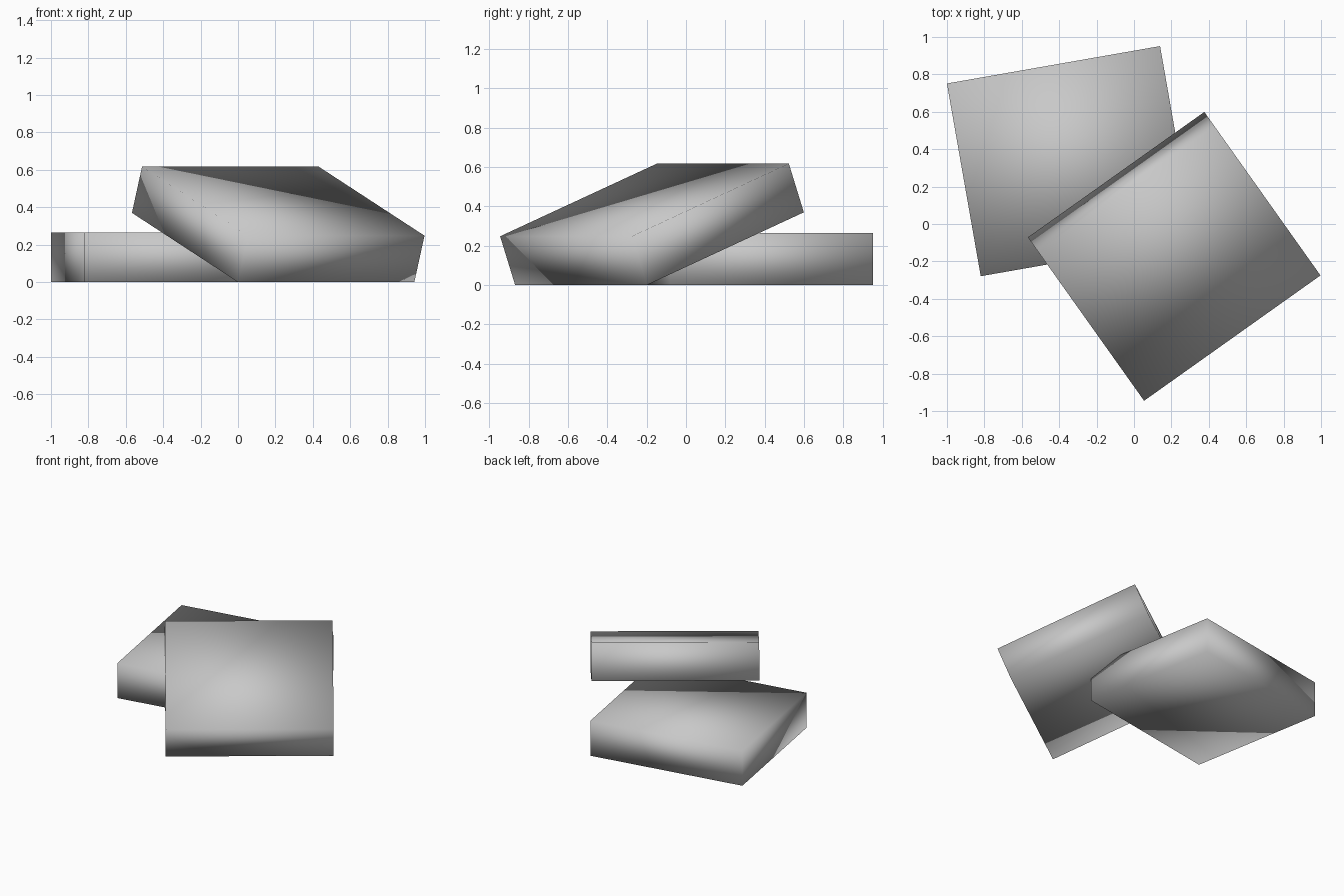
import bpy
import bmesh
from math import radians
from mathutils import Euler, Matrix

default = bpy.data.objects.get("Cube")
if default:
    bpy.data.objects.remove(default, do_unlink=True)

# Single light grey material
grey = bpy.data.materials.new("light_grey")
colour = (0.58, 0.58, 0.58, 1)
grey.diffuse_color = colour
grey.use_nodes = True
for node in grey.node_tree.nodes:
    if node.type == 'BSDF_PRINCIPLED':
        node.inputs["Base Color"].default_value = colour

# Both slabs share the same proportions
SIZE = (1.157, 1.046, 0.265)


def slab(name, centre, tilt, turn):
    """Slab tilted about its own x axis, then turned about z; soft shading."""
    bm = bmesh.new()
    bmesh.ops.create_cube(bm, size=1, matrix=Matrix.Diagonal((*SIZE, 1)))
    for face in bm.faces:
        face.smooth = True
    mesh = bpy.data.meshes.new(name)
    bm.to_mesh(mesh)
    bm.free()
    mesh.materials.append(grey)
    obj = bpy.data.objects.new(name, mesh)
    obj.location = centre
    obj.rotation_euler = Euler((radians(tilt), 0, radians(turn)))
    bpy.context.collection.objects.link(obj)
    return obj


# Slab lying flat, and a second one leaning on its edge
slab("flat_slab", (-0.34, 0.336, SIZE[2] / 2), 0, 9.95)
slab("leaning_slab", (0.215, -0.173, 0.309), 20.7, 35.4)
